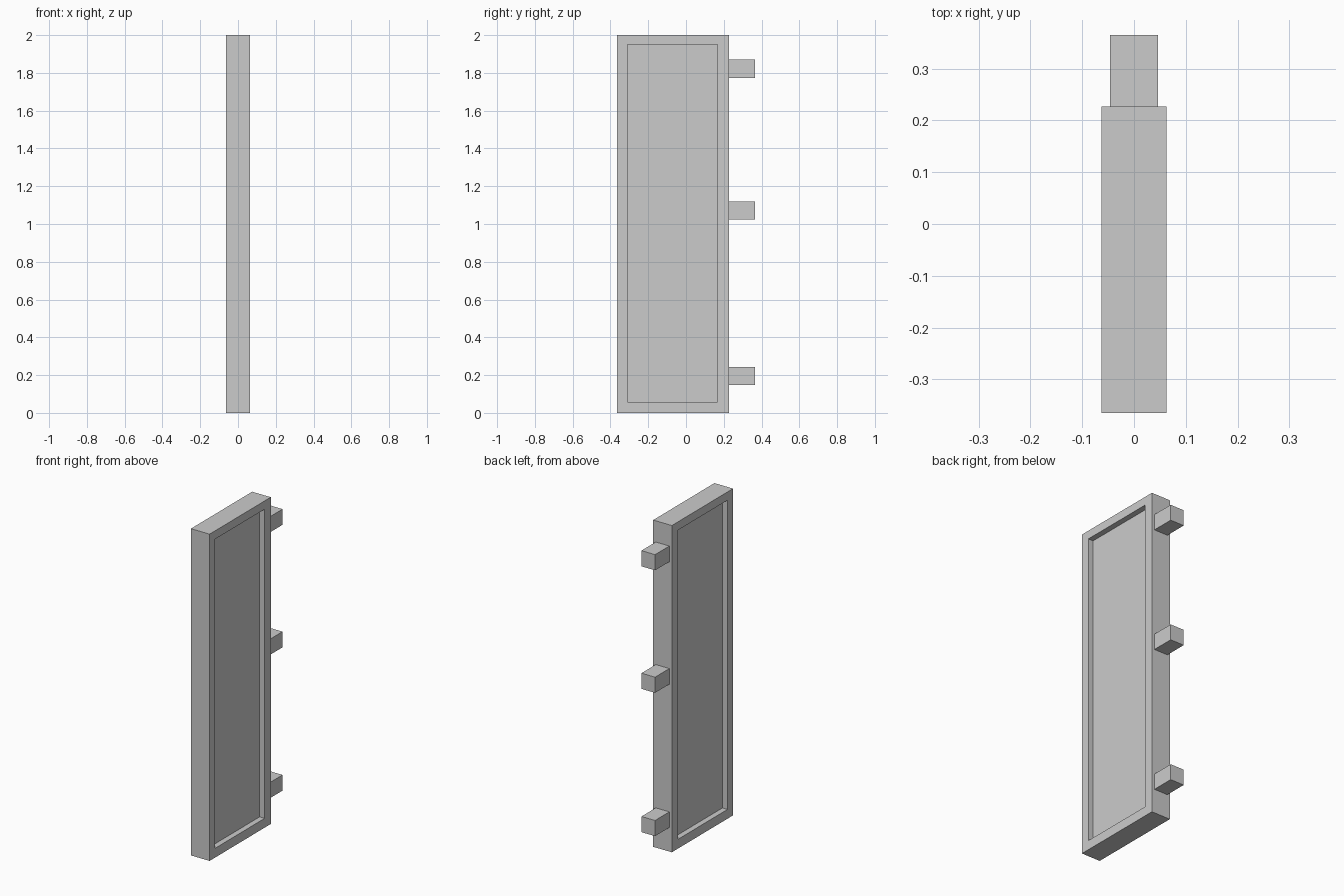
import bpy, bmesh

if "Cube" in bpy.data.objects:
    bpy.data.objects.remove(bpy.data.objects["Cube"])

HALF_X = 0.063          # half thickness of the door leaf
DEPTH = 0.034           # depth of the sunken panel on each side
Y0, Y1 = -0.365, 0.227  # door leaf extent along y
RECESS_Y = (-0.311, 0.168)
RECESS_Z = (0.057, 1.949)


def box(name, x, y, z):
    """Box from (min, max) ranges; returns the object."""
    bm = bmesh.new()
    bmesh.ops.create_cube(bm, size=1)
    for v in bm.verts:
        v.co = [r[0] if c < 0 else r[1] for c, r in zip(v.co, (x, y, z))]
    mesh = bpy.data.meshes.new(name)
    bm.to_mesh(mesh)
    bm.free()
    obj = bpy.data.objects.new(name, mesh)
    bpy.context.collection.objects.link(obj)
    return obj


# Door leaf with a sunken panel on both broad faces
door = box("door_leaf", (-HALF_X, HALF_X), (Y0, Y1), (0, 2))
bm = bmesh.new()
bm.from_mesh(door.data)
bm.normal_update()
for face in [f for f in bm.faces if abs(f.normal.x) > 0.9]:
    side = 1 if face.normal.x > 0 else -1
    bmesh.ops.inset_individual(bm, faces=[face], thickness=0.05)
    for v in face.verts:
        v.co.y = RECESS_Y[v.co.y > 0]
        v.co.z = RECESS_Z[v.co.z > 1]
    panel = bmesh.ops.extrude_discrete_faces(bm, faces=[face])["faces"][0]
    for v in panel.verts:
        v.co.x -= side * DEPTH
bm.normal_update()
bm.to_mesh(door.data)
bm.free()

# Three hinge blocks along the back edge
for label, z in (("lower", 0.195), ("middle", 1.072), ("upper", 1.822)):
    box(f"{label}_hinge", (-0.046, 0.046), (Y1, 0.365), (z - 0.048, z + 0.048))
